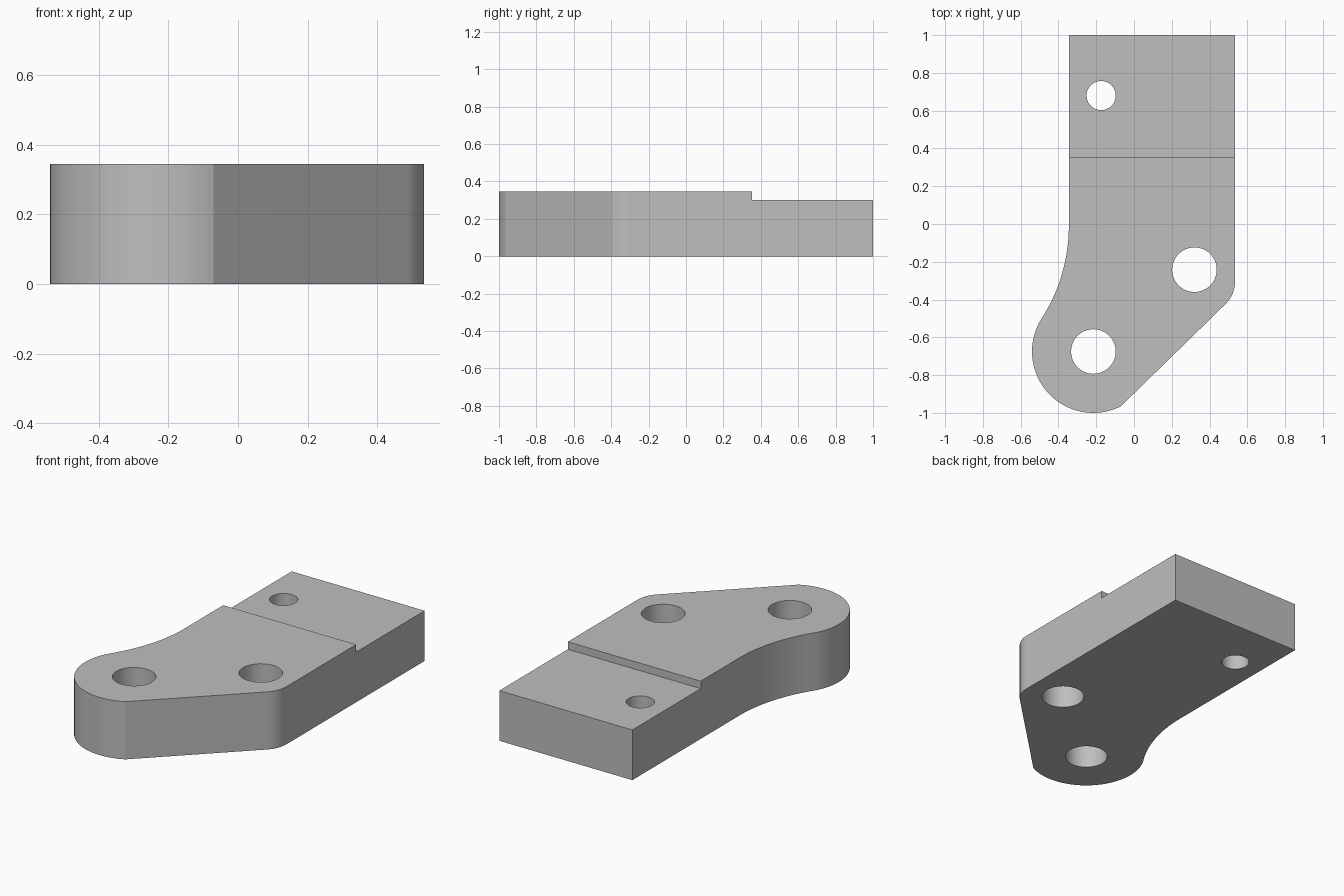
import bpy, bmesh
from math import sin, cos, pi, radians, degrees, atan2, hypot

if "Cube" in bpy.data.objects:
    bpy.data.objects.remove(bpy.data.objects["Cube"])

HEIGHT, LOW = 0.345, 0.30           # main thickness, recessed end thickness
STEP_Y = 0.353
LEFT, RIGHT, BACK = -0.345, 0.535, 1.0

steel = bpy.data.materials.new("plain_grey")
steel.use_nodes = True
grey = (0.52, 0.52, 0.52, 1)
steel.diffuse_color = grey
steel.node_tree.nodes["Principled BSDF"].inputs["Base Color"].default_value = grey


def arc(cx, cy, r, a0, a1, n):
    """Points on an arc from a0 to a1 degrees."""
    angles = [radians(a0 + (a1 - a0) * i / n) for i in range(n + 1)]
    return [(cx + r * cos(a), cy + r * sin(a)) for a in angles]


def prism(name, outline, z0, z1):
    """Extrude a flat outline between two heights."""
    bm = bmesh.new()
    face = bm.faces.new([bm.verts.new((x, y, z0)) for x, y in outline])
    top = bmesh.ops.extrude_face_region(bm, geom=[face])["geom"]
    verts = [v for v in top if isinstance(v, bmesh.types.BMVert)]
    bmesh.ops.translate(bm, verts=verts, vec=(0, 0, z1 - z0))
    bmesh.ops.recalc_face_normals(bm, faces=bm.faces)
    mesh = bpy.data.meshes.new(name)
    bm.to_mesh(mesh)
    bm.free()
    mesh.materials.append(steel)
    obj = bpy.data.objects.new(name, mesh)
    bpy.context.collection.objects.link(obj)
    return obj


# Rounded lobe and the concave sweep tangent to both lobe and left side
lx, ly, lr = -0.215, -0.675, 0.325
sweep_y = -0.01
dx, dy = lx - LEFT, sweep_y - ly
sweep_r = (dx * dx + dy * dy - lr * lr) / (2 * (lr - dx))
sweep_x = LEFT - sweep_r
join = degrees(atan2(dy, sweep_x - lx))

outline = [(RIGHT, BACK), (LEFT, BACK)]
outline += arc(sweep_x, sweep_y, sweep_r, 0, join - 180, 20)
outline += arc(lx, ly, lr, join, 296.5, 48)[1:]
outline += arc(RIGHT - 0.165, -0.305, 0.165, -45.7, 0, 14)
bracket = prism("bracket_plate", outline, 0, HEIGHT)

# Recess across the back end, and three through holes
cutters = [prism("recess_cutter", [(-1, STEP_Y), (1, STEP_Y), (1, 1.2), (-1, 1.2)], LOW, 0.6)]
for name, x, y, r in [("lobe_hole", lx, ly, 0.118),
                      ("corner_hole", 0.32, -0.242, 0.118),
                      ("back_hole", -0.174, 0.68, 0.077)]:
    cutters.append(prism(name + "_cutter", arc(x, y, r, 0, 360, 64)[:-1], -0.2, 0.6))

bpy.ops.object.select_all(action="DESELECT")
bpy.context.view_layer.objects.active = bracket
bracket.select_set(True)
for cutter in cutters:
    cutter.hide_render = True
    mod = bracket.modifiers.new(cutter.name, "BOOLEAN")
    mod.operation = "DIFFERENCE"
    mod.solver = "EXACT"
    mod.object = cutter
    bpy.ops.object.modifier_apply(modifier=mod.name)
    bpy.data.objects.remove(cutter)

bpy.ops.object.shade_smooth_by_angle(angle=radians(12))
